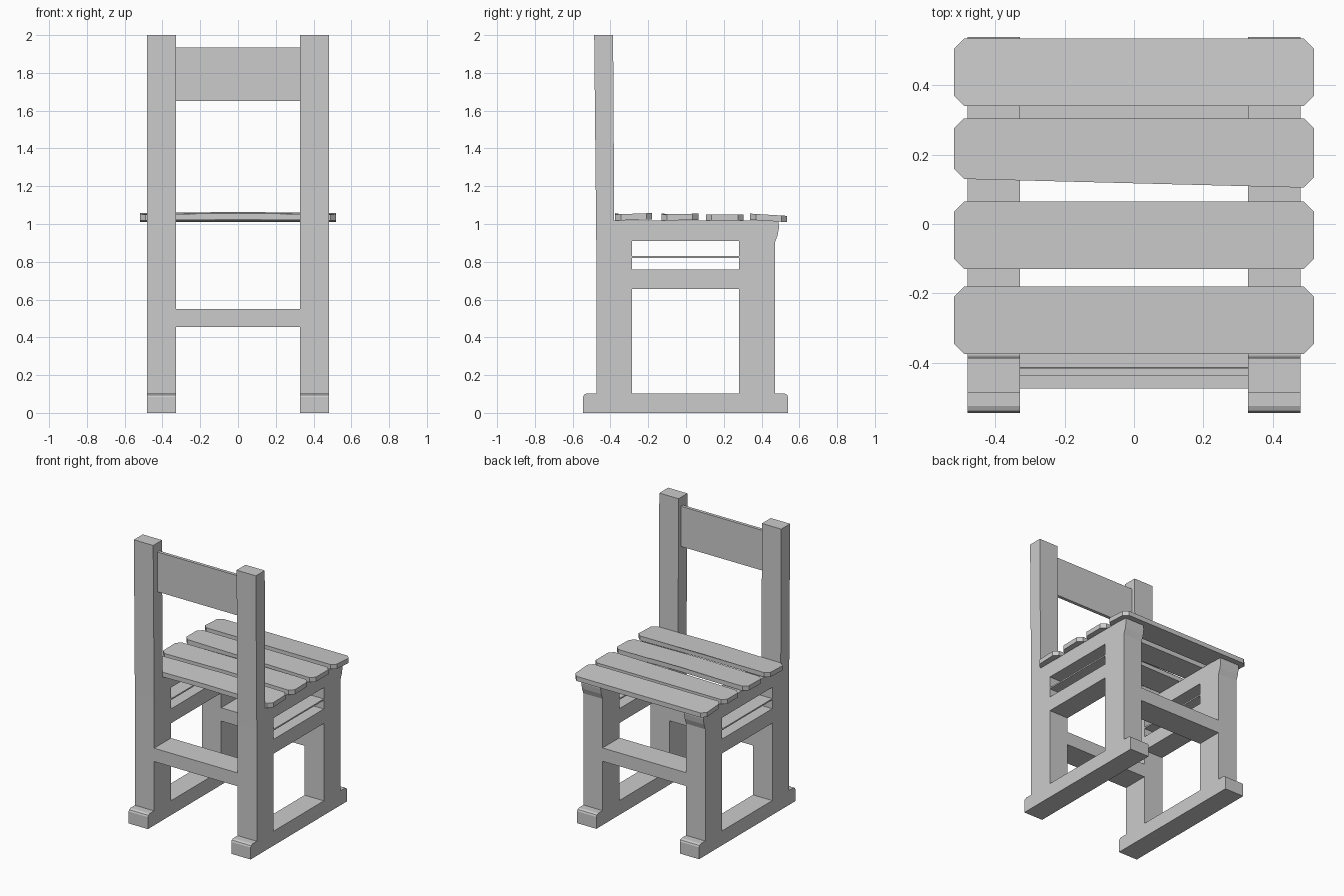
import bpy, bmesh, math

if "Cube" in bpy.data.objects:
    bpy.data.objects.remove(bpy.data.objects["Cube"])


def side_frame(name, x):
    # Filled outline with three window holes, extruded across x
    outline = [(-.545, 0), (.54, 0), (.54, .085), (.535, .096), (.52, .103), (.47, .103),
               (.47, .9), (.485, .94), (.492, .98), (.49, 1.018),
               (-.38, 1.018), (-.386, 2), (-.486, 2), (-.475, .9), (-.475, .103),
               (-.525, .103), (-.54, .096), (-.545, .085)]
    loops = [outline]
    for z0, z1 in [(.103, .655), (.758, .82), (.83, .91)]:
        loops.append([(-.285, z0), (-.285, z1), (.28, z1), (.28, z0)])
    cu = bpy.data.curves.new(name + "_profile", 'CURVE')
    cu.dimensions = '2D'
    cu.fill_mode = 'BOTH'
    cu.extrude = .076
    for pts in loops:
        s = cu.splines.new('POLY')
        s.points.add(len(pts) - 1)
        for p, (y, z) in zip(s.points, pts):
            p.co = (y, z, 0, 1)
        s.use_cyclic_u = True
    tmp = bpy.data.objects.new(name + "_profile", cu)
    bpy.context.collection.objects.link(tmp)
    bpy.context.view_layer.update()
    me = bpy.data.meshes.new_from_object(tmp)
    bpy.data.objects.remove(tmp)
    bm = bmesh.new()
    bm.from_mesh(me)
    bmesh.ops.remove_doubles(bm, verts=bm.verts, dist=1e-5)
    bmesh.ops.recalc_face_normals(bm, faces=bm.faces)
    bm.to_mesh(me)
    bm.free()
    me.shade_flat()
    ob = bpy.data.objects.new(name, me)
    ob.rotation_euler = (math.pi / 2, 0, math.pi / 2)
    ob.location.x = x
    bpy.context.collection.objects.link(ob)


def prism(name, bottom, top):
    # Solid between two matching loops of points
    bm = bmesh.new()
    b = [bm.verts.new(p) for p in bottom]
    t = [bm.verts.new(p) for p in top]
    n = len(b)
    bm.faces.new(b[::-1])
    bm.faces.new(t)
    for i in range(n):
        j = (i + 1) % n
        bm.faces.new((b[i], b[j], t[j], t[i]))
    bmesh.ops.recalc_face_normals(bm, faces=bm.faces)
    me = bpy.data.meshes.new(name)
    bm.to_mesh(me)
    bm.free()
    bpy.context.collection.objects.link(bpy.data.objects.new(name, me))


def cross_rail(name, low, high):
    # Rail between the side frames; low and high are (y0, y1, z)
    def ring(r):
        return [(-.33, r[0], r[2]), (.33, r[0], r[2]), (.33, r[1], r[2]), (-.33, r[1], r[2])]
    prism(name, ring(low), ring(high))


def slat(name, y0, y1, z0, z1, crown=0, skew=0):
    # Plank with clipped corners, raised mid-line and optional skewed edge
    w, c, e = .52, .03, .03
    k = y0 - skew
    pts = [(-w + c, y0), (0, (y0 + k) / 2), (w - c, k), (w, k + e),
           (w, y1 - e), (w - c, y1), (0, y1), (-w + c, y1), (-w, y1 - e), (-w, y0 + e)]

    def height(x, y):
        f = (y - y0) / (y1 - y0)
        return z0 + (z1 - z0) * f + (crown if x == 0 else 0)
    prism(name, [(x, y, height(x, y)) for x, y in pts],
          [(x, y, height(x, y) + .033) for x, y in pts])


# Side frames
for label, sx in (("left", -1), ("right", 1)):
    side_frame(label + "_side_frame", sx * .405)

# Rails and backrest
cross_rail("back_lower_rail", (-.475, -.285, .455), (-.475, -.285, .55))
cross_rail("front_lower_rail", (.28, .47, .455), (.28, .47, .55))
cross_rail("backrest", (-.435, -.412, 1.65), (-.438, -.415, 1.935))

# Seat slats
slat("seat_slat_1", -.375, -.18, 1.018, 1.025, crown=.006)
slat("seat_slat_2", -.13, .065, 1.018, 1.022, crown=.006)
slat("seat_slat_3", .13, .305, 1.018, 1.018, skew=.025)
slat("seat_slat_4", .34, .535, 1.022, 1.01)
